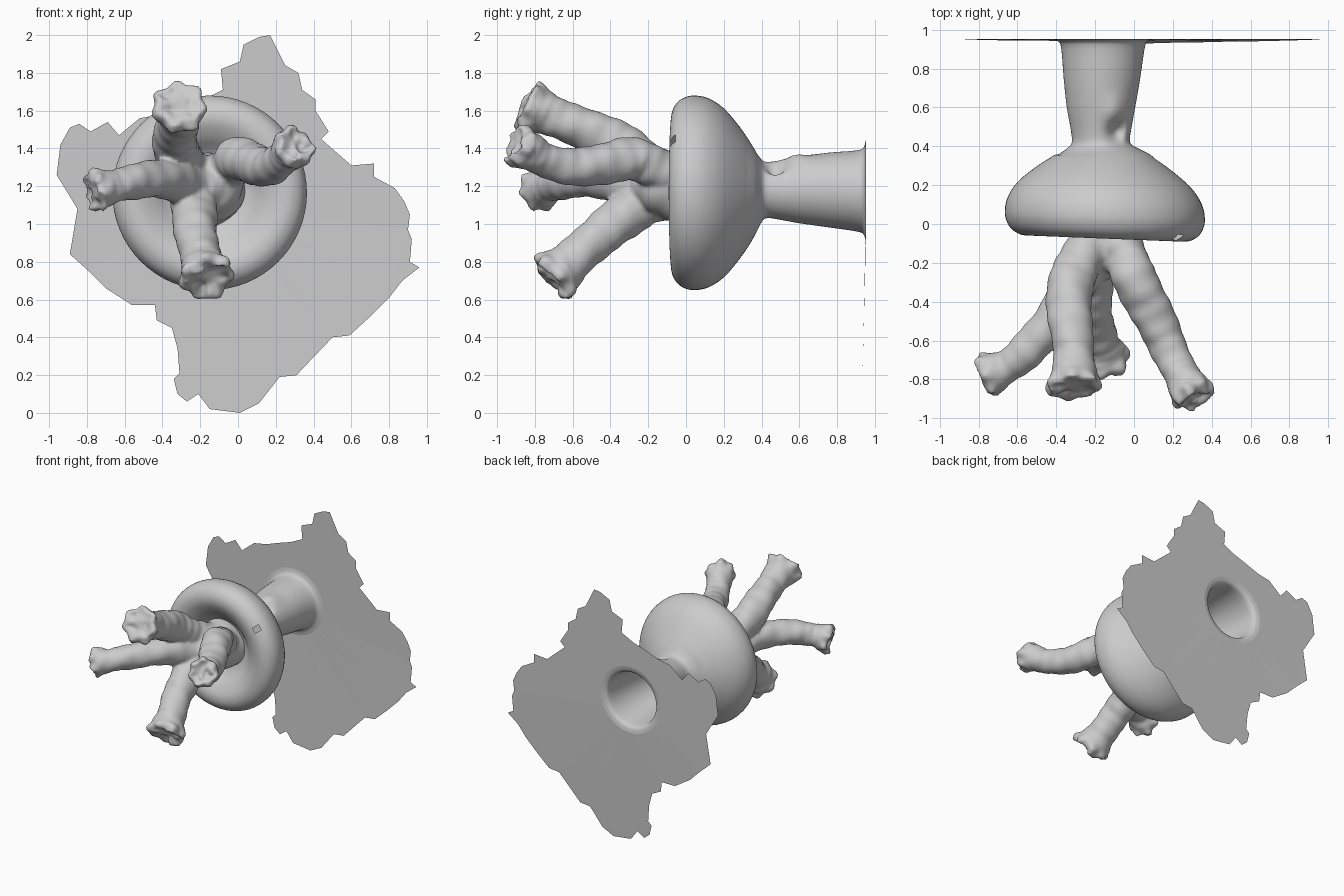
import bpy, bmesh, math, random
from mathutils import Vector

if "Cube" in bpy.data.objects:
    bpy.data.objects.remove(bpy.data.objects["Cube"])

random.seed(4)
TAU = 2 * math.pi


def spline(rows, n):
    """Catmull-Rom through tuples of any length, n steps per span."""
    p = [Vector(r) for r in rows]
    p = [2 * p[0] - p[1]] + p + [2 * p[-1] - p[-2]]
    out = []
    for i in range(1, len(p) - 2):
        a, b, c, d = p[i - 1:i + 3]
        for k in range(n):
            t = k / n
            out.append(0.5 * (2 * b + (c - a) * t + (2 * a - 5 * b + 4 * c - d) * t * t
                              + (3 * b - a - 3 * c + d) * t ** 3))
    return out + [p[-2]]


def bridge(bm, rings):
    for a, b in zip(rings, rings[1:]):
        for i in range(len(a)):
            j = (i + 1) % len(a)
            bm.faces.new((a[i], a[j], b[j], b[i]))


def finish(bm, name, smooth=True):
    bmesh.ops.recalc_face_normals(bm, faces=bm.faces[:])
    for f in bm.faces:
        f.smooth = smooth
    me = bpy.data.meshes.new(name)
    bm.to_mesh(me)
    bm.free()
    ob = bpy.data.objects.new(name, me)
    bpy.context.collection.objects.link(ob)
    return ob


# Hollow stem, round cap and front dish: one lofted skin (y, centre x, centre z, radius)
SKIN = [(.952, -.16, 1.175, .27), (.94, -.16, 1.175, .23), (.9, -.16, 1.175, .214),
        (.75, -.165, 1.18, .197), (.6, -.17, 1.18, .176), (.5, -.17, 1.18, .158),
        (.42, -.17, 1.18, .15), (.385, -.16, 1.17, .19), (.345, -.15, 1.165, .26),
        (.28, -.15, 1.165, .355), (.2, -.15, 1.165, .448), (.12, -.15, 1.165, .5),
        (.05, -.15, 1.165, .515), (0, -.15, 1.165, .508), (-.04, -.15, 1.165, .485),
        (-.065, -.15, 1.165, .45), (-.075, -.15, 1.165, .41), (-.068, -.15, 1.165, .36),
        (-.03, -.15, 1.165, .29), (.02, -.15, 1.17, .23), (.05, -.16, 1.18, .17),
        (.05, -.17, 1.18, .1)]
SEG = 64
bm = bmesh.new()
rings = []
for y, cx, cz, r in spline(SKIN, 3):
    ring = []
    for i in range(SEG):
        a = TAU * i / SEG
        x, z = cx + r * math.cos(a), cz + r * math.sin(a)
        tilt = -.04 * (x + .15) if y < .35 else 0
        ring.append(bm.verts.new((x, y + tilt, z)))
    rings.append(ring)
bridge(bm, rings)
# Pit and swelling on top of the stem
for v in bm.verts:
    if .4 < v.co.y < .75 and v.co.z > 1.2:
        pit = math.exp(-((v.co - Vector((-.09, .48, 1.31))).length / .045) ** 2)
        lump = math.exp(-((v.co - Vector((-.1, .58, 1.34))).length / .06) ** 2)
        v.co.z += .025 * lump - .07 * pit
# Small slot in the cap rim
slot = Vector((.22, -.085, 1.45))
gone = [f for f in bm.faces if (f.calc_center_median() - slot).length < .03]
bmesh.ops.delete(bm, geom=gone, context='FACES')
finish(bm, "cap_and_stem")

# Ragged back sheet with a round hole where the stem joins (x, z)
OUTLINE = [(.17, 2), (.25, 1.84), (.32, 1.8), (.34, 1.71), (.41, 1.66), (.41, 1.6), (.48, 1.49),
           (.44, 1.45), (.6, 1.31), (.72, 1.32), (.72, 1.25), (.83, 1.19), (.88, 1.12),
           (.91, 1.05), (.9, .97), (.92, .92), (.91, .8), (.96, .77), (.87, .7), (.8, .61),
           (.7, .51), (.59, .41), (.5, .4), (.31, .2), (.22, .19), (.11, .05), (.01, 0),
           (-.15, .02), (-.21, .1), (-.27, .06), (-.32, .1), (-.34, .18), (-.31, .21),
           (-.32, .34), (-.35, .45), (-.43, .49), (-.44, .57), (-.56, .57), (-.7, .66),
           (-.79, .75), (-.89, .84), (-.85, 1.08), (-.96, 1.26), (-.94, 1.42), (-.89, 1.51),
           (-.84, 1.53), (-.78, 1.49), (-.69, 1.54), (-.63, 1.47), (-.52, 1.56), (-.41, 1.58),
           (-.3, 1.62), (-.18, 1.66), (-.08, 1.71), (-.09, 1.82), (.01, 1.86), (.03, 1.95),
           (.11, 1.99)]
hole = [(-.16 + .27 * math.cos(TAU * i / SEG), 1.175 + .27 * math.sin(TAU * i / SEG))
        for i in range(SEG)]
bm = bmesh.new()
edges = []
for loop in (OUTLINE, hole):
    vs = [bm.verts.new((x, .952, z)) for x, z in loop]
    edges += [bm.edges.new((vs[i - 1], vs[i])) for i in range(len(vs))]
bmesh.ops.triangle_fill(bm, edges=edges, use_beauty=True, use_dissolve=False)
for v in bm.verts:
    if v.co.z < .9:
        v.co.y -= .025 * (.9 - v.co.z)
finish(bm, "back_sheet", smooth=False)


# Arms: swept tubes ending in ragged lobed tips, fused with the trunk
def tube(bm, path, tip=True, seg=36):
    pts = spline(path, 8)
    n = len(pts)
    ph = random.uniform(0, TAU)
    rings = []
    q = None
    for k, p in enumerate(pts):
        a, b = pts[max(k - 1, 0)], pts[min(k + 1, n - 1)]
        d = (b - a).xyz.normalized()
        q = d.to_track_quat('Z', 'Y')
        flare = max(0, 1 - (n - 1 - k) / 6) if tip else 0
        wrinkle = 1 + (.025 * math.sin(k * 1.3 + ph) if tip else 0)
        ring = []
        for i in range(seg):
            t = TAU * i / seg
            r = p[3] * wrinkle * (1 + flare * .11 * math.cos(7 * t + ph)
                                  + .03 * math.sin(3 * t + k * .5))
            ring.append(p.xyz + q @ Vector((r * math.cos(t), r * math.sin(t), 0)))
        rings.append(ring)
    if tip:
        # crumpled end face
        end, c, d = rings[-1], pts[-1].xyz, q @ Vector((0, 0, 1))
        for f, h in ((.85, .03), (.6, .025), (.3, .012)):
            bump = [random.uniform(-.025, .025) for _ in range(9)]
            rings.append([c + (v - c) * f + d * (h + bump[i // 4]) for i, v in enumerate(end)])
    rings = [[bm.verts.new(v) for v in r] for r in rings]
    bridge(bm, rings)
    bm.faces.new(rings[0])
    bm.faces.new(rings[-1])


# (x, y, z, radius) along each arm
TRUNK = [(-.16, .08, 1.18, .2), (-.15, -.03, 1.19, .18), (-.15, -.12, 1.2, .165),
         (-.18, -.2, 1.2, .13), (-.2, -.27, 1.2, .07)]
ARMS = [
    # upper
    [(-.2, -.06, 1.24, .12), (-.28, -.2, 1.31, .115), (-.33, -.32, 1.4, .12),
     (-.33, -.48, 1.48, .115), (-.31, -.66, 1.55, .105), (-.31, -.75, 1.59, .115),
     (-.31, -.83, 1.62, .145)],
    # right
    [(-.1, -.06, 1.24, .12), (-.04, -.17, 1.3, .11), (.0, -.28, 1.345, .115),
     (.08, -.43, 1.32, .11), (.16, -.6, 1.3, .1), (.23, -.75, 1.34, .09),
     (.27, -.82, 1.38, .1), (.3, -.88, 1.41, .115)],
    # left
    [(-.2, -.1, 1.2, .12), (-.3, -.3, 1.22, .115), (-.42, -.5, 1.24, .1),
     (-.55, -.65, 1.225, .095), (-.65, -.73, 1.2, .085), (-.7, -.755, 1.19, .1),
     (-.75, -.775, 1.18, .115)],
    # lower
    [(-.2, -.02, 1.14, .12), (-.23, -.2, 1.12, .12), (-.23, -.34, 1.03, .12),
     (-.22, -.48, .92, .11), (-.19, -.6, .81, .11), (-.18, -.65, .765, .125),
     (-.165, -.7, .72, .15)],
]
bm = bmesh.new()
tube(bm, TRUNK, tip=False)
for path in ARMS:
    tube(bm, path)
arms = finish(bm, "branching_arms")
fuse = arms.modifiers.new("fuse", 'REMESH')
fuse.mode = 'VOXEL'
fuse.voxel_size = .013
fuse.use_smooth_shade = True
soften = arms.modifiers.new("soften", 'SMOOTH')
soften.factor = .5
soften.iterations = 4
